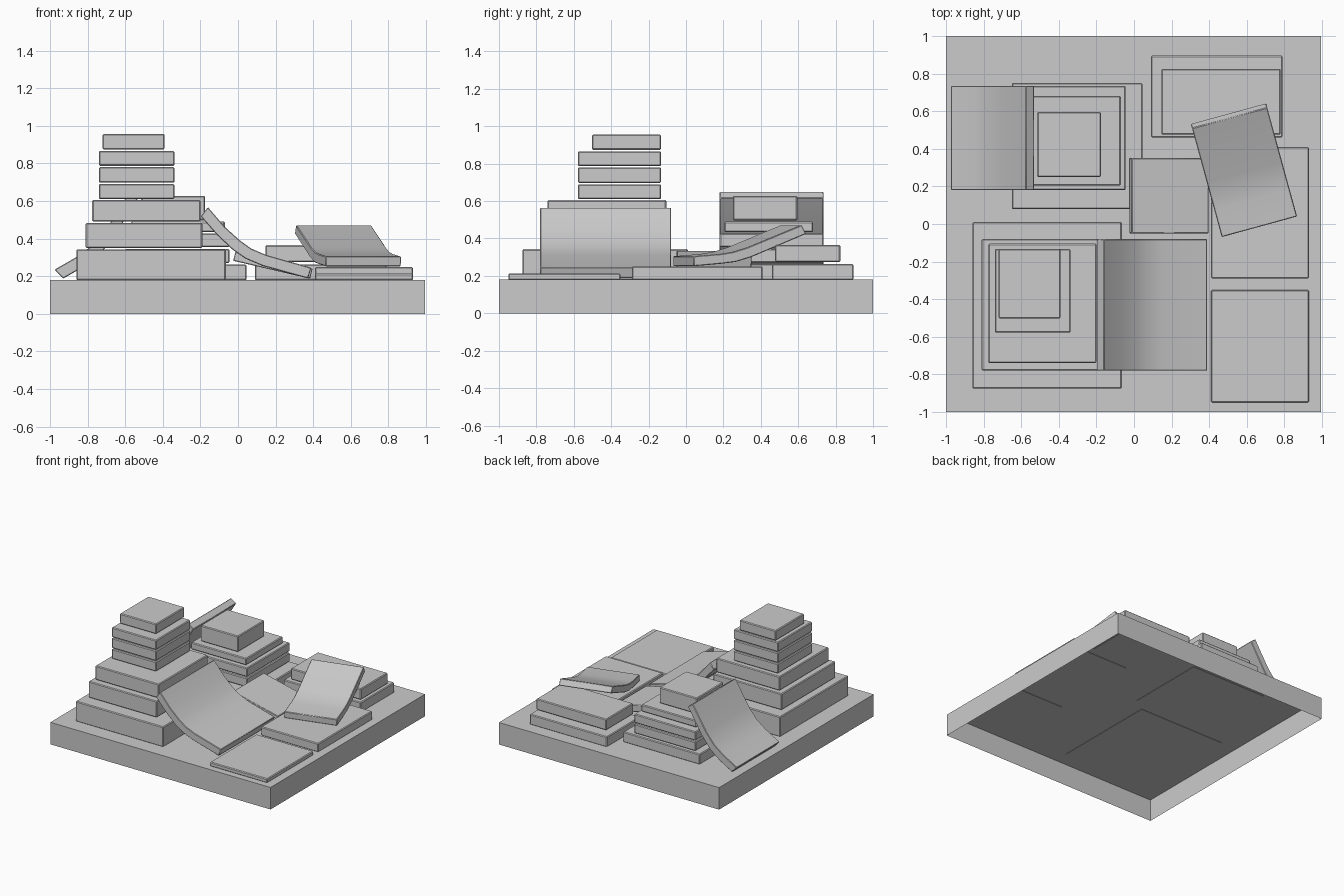
import bpy, bmesh, math
from mathutils import Matrix, Vector

if "Cube" in bpy.data.objects:
    bpy.data.objects.remove(bpy.data.objects["Cube"])


def finish(bm, name, bevel=0.006, smooth=False):
    bmesh.ops.recalc_face_normals(bm, faces=bm.faces)
    me = bpy.data.meshes.new(name)
    bm.to_mesh(me)
    bm.free()
    ob = bpy.data.objects.new(name, me)
    bpy.context.collection.objects.link(ob)
    if bevel:
        m = ob.modifiers.new("edge_bevel", "BEVEL")
        m.width = bevel
        m.segments = 1
        m.limit_method = "ANGLE"
        m.angle_limit = math.radians(50)
    if smooth:
        bpy.context.view_layer.objects.active = ob
        ob.select_set(True)
        bpy.ops.object.shade_smooth_by_angle(angle=math.radians(30))
        ob.select_set(False)
    return ob


def block(name, x0, x1, y0, y1, z0, z1, bevel=0.006, open_bottom=False):
    bm = bmesh.new()
    mat = Matrix.Translation(((x0 + x1) / 2, (y0 + y1) / 2, (z0 + z1) / 2)) \
        @ Matrix.Diagonal((x1 - x0, y1 - y0, z1 - z0, 1))
    bmesh.ops.create_cube(bm, size=1, matrix=mat)
    if open_bottom:
        low = [f for f in bm.faces if f.calc_center_median().z < z0 + 1e-4]
        bmesh.ops.delete(bm, geom=low, context="FACES_ONLY")
        ob = finish(bm, name, 0)
        return ob
    return finish(bm, name, bevel)


def bent_slab(name, top, bottom, width, matrix):
    """Strip between two (u, z) lines, extruded along local y."""
    bm = bmesh.new()
    rows = [[bm.verts.new(matrix @ Vector((u, y, z))) for u, z in top + bottom[::-1]]
            for y in (0, width)]
    n, k = len(top) * 2, len(top)
    for i in range(n):
        j = (i + 1) % n
        bm.faces.new((rows[0][i], rows[0][j], rows[1][j], rows[1][i]))
    for r in rows:  # side quads
        for i in range(k - 1):
            bm.faces.new((r[i], r[i + 1], r[n - 2 - i], r[n - 1 - i]))
    return finish(bm, name, 0.004, smooth=True)


# Hollow ground plinth, open underneath
block("ground_plinth", -1, 0.995, -1, 1, 0, 0.18, open_bottom=True)

# Tall stepped tower
for i, b in enumerate([
    (-0.86, -0.065, -0.875, 0.01, 0.178, 0.343),
    (-0.81, -0.19, -0.78, -0.08, 0.35, 0.483),
    (-0.775, -0.20, -0.74, -0.105, 0.49, 0.605),
    (-0.74, -0.338, -0.578, -0.133, 0.61, 0.69),
    (-0.74, -0.338, -0.578, -0.133, 0.697, 0.78),
    (-0.74, -0.338, -0.578, -0.133, 0.787, 0.866),
    (-0.72, -0.39, -0.502, -0.133, 0.874, 0.956),
]):
    block(f"tower_tier_{i + 1}", *b)

# Shorter back tower
for i, b in enumerate([
    (-0.65, 0.045, 0.08, 0.75, 0.178, 0.263),
    (-0.60, -0.045, 0.18, 0.735, 0.27, 0.345),
    (-0.60, -0.045, 0.18, 0.735, 0.355, 0.427),
    (-0.57, -0.07, 0.205, 0.68, 0.434, 0.49),
    (-0.515, -0.175, 0.25, 0.595, 0.497, 0.627),
]):
    block(f"back_tower_tier_{i + 1}", *b)

# Low foundations
block("back_foundation_lower", 0.09, 0.79, 0.46, 0.895, 0.178, 0.263)
block("back_foundation_upper", 0.145, 0.78, 0.475, 0.825, 0.275, 0.365)
block("side_foundation", 0.41, 0.93, -0.29, 0.41, 0.178, 0.25)
block("front_paving", 0.41, 0.93, -0.95, -0.35, 0.178, 0.213)

# Fallen slabs
bent_slab("front_ramp_slab",
          [(-0.16, 0.567), (-0.07, 0.462), (0.01, 0.39), (0.07, 0.347), (0.15, 0.313), (0.39, 0.245)],
          [(-0.198, 0.518), (-0.11, 0.417), (-0.025, 0.338), (0.04, 0.293), (0.13, 0.255), (0.372, 0.188)],
          0.70, Matrix.Translation((0, -0.78, 0)))
bent_slab("middle_flat_slab",
          [(-0.012, 0.335), (0.397, 0.24)], [(-0.026, 0.282), (0.383, 0.187)],
          0.40, Matrix.Translation((0, -0.05, 0)))
bent_slab("leaning_slab",
          [(-0.975, 0.235), (-0.85, 0.307), (-0.77, 0.367), (-0.70, 0.45), (-0.575, 0.65)],
          [(-0.93, 0.187), (-0.815, 0.253), (-0.73, 0.32), (-0.655, 0.415), (-0.53, 0.617)],
          0.555, Matrix.Translation((0, 0.18, 0)))
# local u runs along the slab from its low front end to its raised back end
turn = Matrix.Translation((0.867, 0.04, 0)) @ Matrix.Rotation(math.radians(105.3), 4, "Z")
bent_slab("tilted_slab",
          [(0, 0.305), (0.15, 0.317), (0.22, 0.328), (0.30, 0.352), (0.60, 0.472)],
          [(0.003, 0.252), (0.155, 0.265), (0.235, 0.275), (0.32, 0.3), (0.625, 0.425)],
          0.415, turn)
